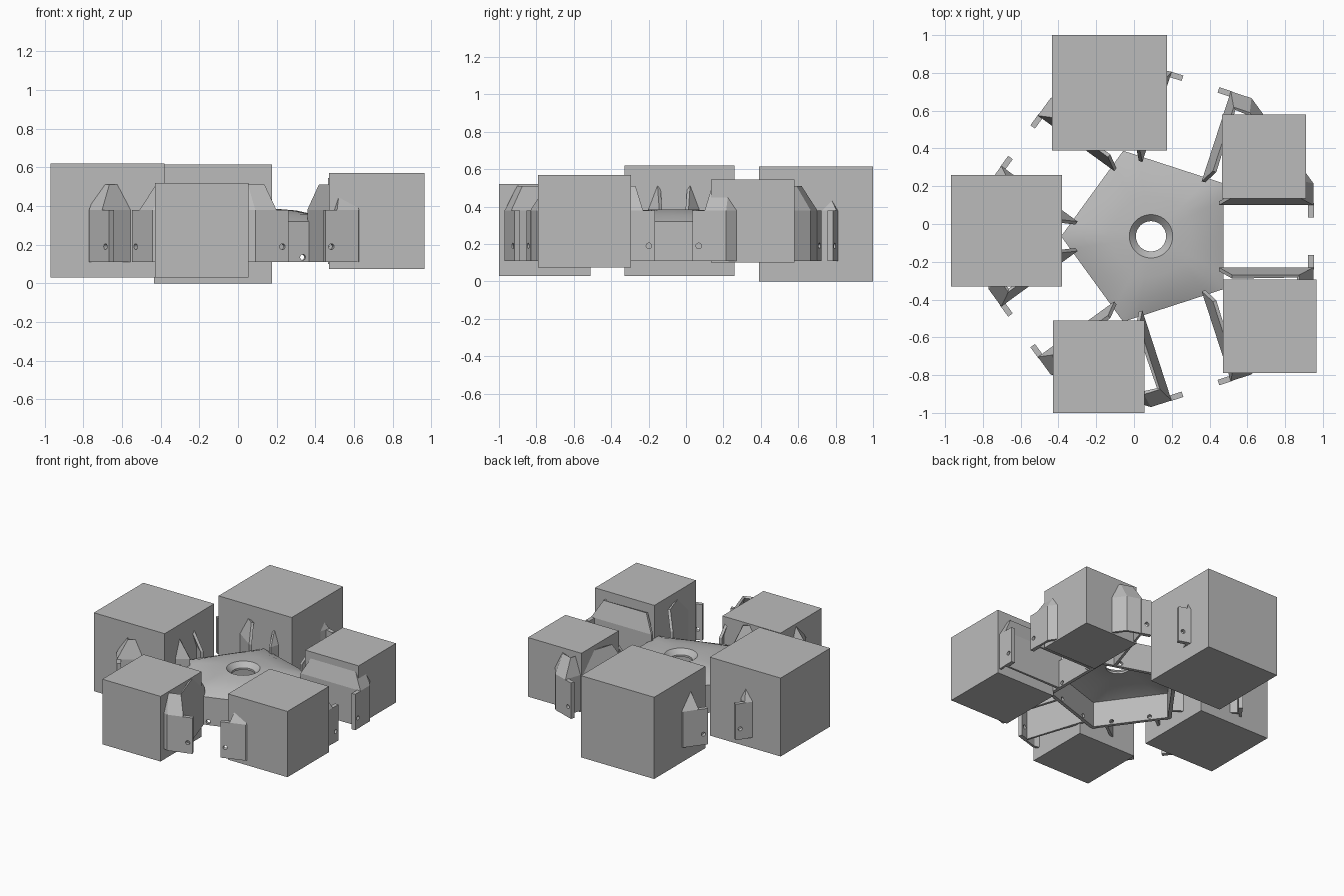
import bpy, bmesh, math
from mathutils import Matrix, Vector

if "Cube" in bpy.data.objects:
    bpy.data.objects.remove(bpy.data.objects["Cube"])

CENTRE = Vector((0.09, -0.065, 0))
STEP = math.radians(72)

grey = bpy.data.materials.new("plain grey")
grey.diffuse_color = (0.5, 0.5, 0.5, 1)
grey.use_nodes = True
grey.node_tree.nodes["Principled BSDF"].inputs["Base Color"].default_value = grey.diffuse_color


def make(name, bm, material=grey):
    mesh = bpy.data.meshes.new(name)
    bm.to_mesh(mesh)
    bm.free()
    mesh.materials.append(material)
    obj = bpy.data.objects.new(name, mesh)
    bpy.context.collection.objects.link(obj)
    return obj


def add_box(bm, lo, hi, matrix=Matrix()):
    lo, hi = Vector(lo), Vector(hi)
    size = Matrix.Diagonal((*(hi - lo), 1))
    bmesh.ops.create_cube(bm, size=1, matrix=matrix @ Matrix.Translation((lo + hi) / 2) @ size)


def arm(k):
    """Frame of slot k: x runs outward from the hub, y across."""
    return Matrix.Translation(CENTRE) @ Matrix.Rotation(k * STEP, 4, 'Z')


# Five upright blocks, each with its own size and height
blocks = [
    ((0.465, 0.135, 0.10), (0.91, 0.58, 0.545)),
    ((-0.435, 0.39, 0.0), (0.175, 1.0, 0.615)),
    ((-0.97, -0.33, 0.03), (-0.38, 0.26, 0.62)),
    ((-0.43, -1.0, 0.03), (0.055, -0.51, 0.52)),
    ((0.47, -0.79, 0.075), (0.965, -0.295, 0.57)),
]
for i, (lo, hi) in enumerate(blocks):
    bm = bmesh.new()
    add_box(bm, lo, hi)
    make(f"block_{i + 1}", bm)

# Hub: hollow pentagon shell whose top blends into a countersunk round hole
SIDES = 40
rings = [  # pentagon apothem or circle radius, roundness, height
    (0.385, 0, 0.11), (0.385, 0, 0.32), (0.31, 0.25, 0.355), (0.21, 0.7, 0.377),
    (0.115, 1, 0.385), (0.08, 1, 0.35), (0.08, 1, 0.335),
    (0.2, 0.7, 0.345), (0.36, 0, 0.30), (0.36, 0, 0.11),
]
bm = bmesh.new()
loops = []
for size, roundness, z in rings:
    loop = []
    for i in range(SIDES):
        a = i * math.tau / SIDES
        off = (a + STEP / 2) % STEP - STEP / 2
        r = size * ((1 - roundness) / math.cos(off) + roundness)
        loop.append(bm.verts.new((r * math.cos(a), r * math.sin(a), z)))
    loops.append(loop)
for j, low in enumerate(loops):
    high = loops[(j + 1) % len(loops)]
    for i in range(SIDES):
        n = (i + 1) % SIDES
        bm.faces.new((low[i], low[n], high[n], high[i]))
bmesh.ops.recalc_face_normals(bm, faces=bm.faces)
bm.transform(Matrix.Translation(CENTRE))
hub = make("hub", bm)

# Housings between the slots: upright walls with panels leaning in above
C72, S72 = math.cos(STEP), math.sin(STEP)


def mirrored(points):
    return points + [(x * C72 + y * S72, x * S72 - y * C72) for x, y in reversed(points)]


wall = mirrored([(0.36, 0.165), (0.86, 0.165), (0.86, 0.28)])
rim = mirrored([(0.43, 0.205), (0.785, 0.205), (0.785, 0.295)])
for k in range(5):
    bm = bmesh.new()
    rows = [[bm.verts.new((x, y, z)) for x, y in pts]
            for pts, z in ((wall, 0.11), (wall, 0.38), (rim, 0.51))]
    for low, high in zip(rows, rows[1:]):
        for i in range(len(low) - 1):
            bm.faces.new((low[i], low[i + 1], high[i + 1], high[i]))
    bm.transform(arm(k))
    housing = make(f"housing_{k + 1}", bm)
    thick = housing.modifiers.new("thickness", 'SOLIDIFY')
    thick.thickness = 0.02
    thick.offset = -1

# Flanges at the outer ends of the slots, and the bolt holes
bm = bmesh.new()
cut = bmesh.new()
for k in range(5):
    for side in (-1, 1):
        y0, y1 = sorted((side * 0.1, side * 0.175))
        add_box(bm, (0.832, y0, 0.11), (0.862, y1, 0.38), arm(k))
        for along, z in ((0.847, 0.19), (0.372, 0.135)):
            place = arm(k) @ Matrix.Translation((along, side * 0.133, z))
            bmesh.ops.create_cone(cut, cap_ends=True, segments=16, radius1=0.015,
                                  radius2=0.015, depth=0.08,
                                  matrix=place @ Matrix.Rotation(math.pi / 2, 4, 'Y'))
flanges = make("flanges", bm)
cutter = make("bolt_hole_cutter", cut)
cutter.hide_render = True
cutter.hide_set(True)
for obj in (hub, flanges):
    holes = obj.modifiers.new("bolt holes", 'BOOLEAN')
    holes.operation = 'DIFFERENCE'
    holes.solver = 'EXACT'
    holes.object = cutter

# Smooth hub top with crisp edges
bpy.context.view_layer.objects.active = hub
hub.select_set(True)
bpy.ops.object.shade_smooth_by_angle(angle=math.radians(30))
